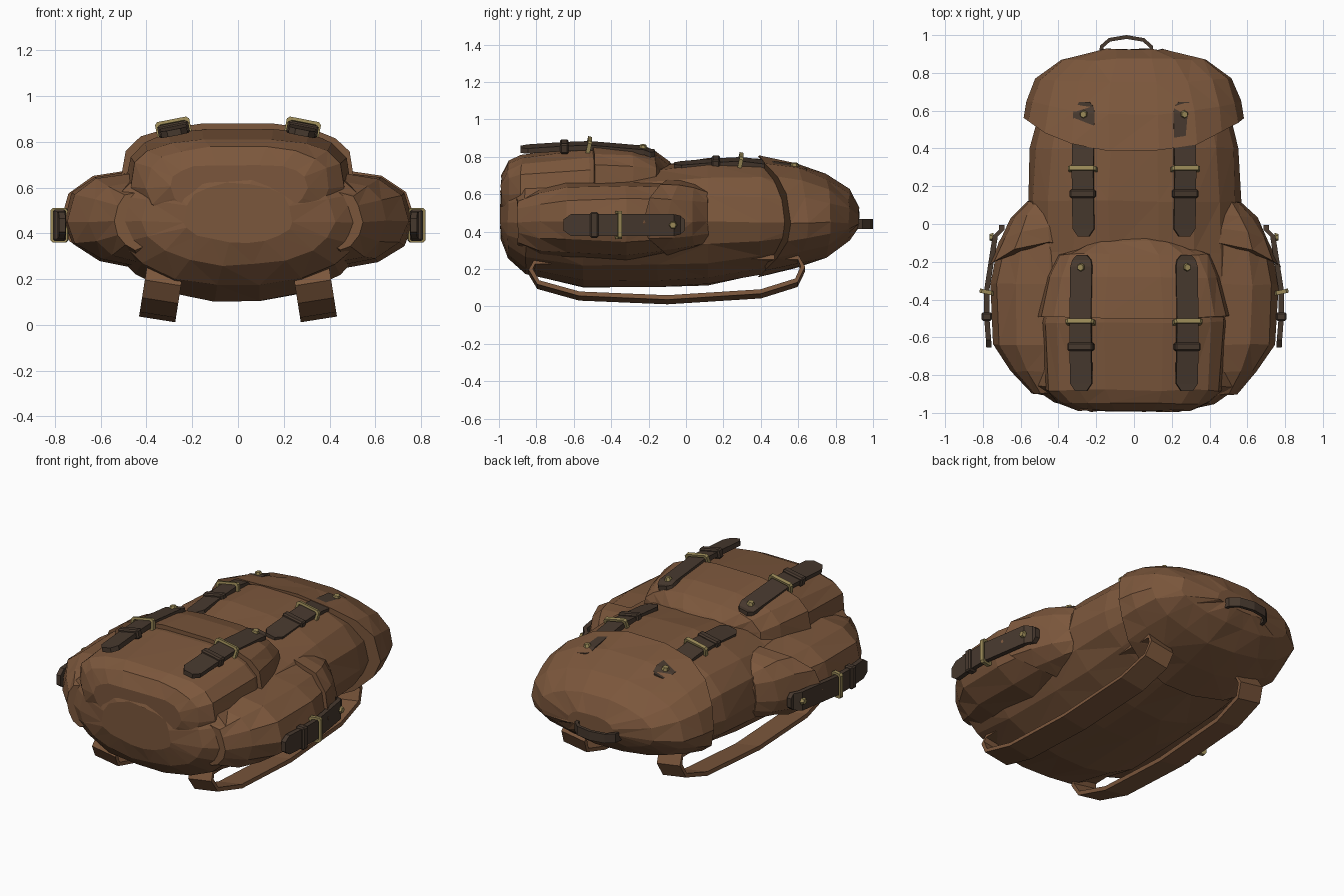
import bpy, bmesh, random
from math import sin, cos, pi, radians
from mathutils import Matrix, Vector

if "Cube" in bpy.data.objects:
    bpy.data.objects.remove(bpy.data.objects["Cube"])

random.seed(4)


def material(name, rgb):
    m = bpy.data.materials.new(name)
    m.diffuse_color = (*rgb, 1)
    m.use_nodes = True
    m.node_tree.nodes["Principled BSDF"].inputs["Base Color"].default_value = m.diffuse_color
    return m


BROWN = material("brown_leather", (0.20, 0.095, 0.045))
DARK = material("dark_leather", (0.062, 0.04, 0.027))
BRASS = material("brass", (0.32, 0.25, 0.095))


def finish(name, bm, mat, matrix=Matrix()):
    bmesh.ops.recalc_face_normals(bm, faces=bm.faces[:])
    bm.transform(matrix)
    me = bpy.data.meshes.new(name)
    bm.to_mesh(me)
    bm.free()
    me.materials.append(mat)
    ob = bpy.data.objects.new(name, me)
    bpy.context.collection.objects.link(ob)
    return ob


def skin(bm, rings, closed=False):
    """Bridge equal-length vertex rings, capping the ends unless closed."""
    n = len(rings[0])
    pairs = list(zip(rings, rings[1:] + rings[:1]))
    for a, b in pairs if closed else pairs[:-1]:
        for i in range(n):
            j = (i + 1) % n
            bm.faces.new((a[i], a[j], b[j], b[i]))
    if not closed:
        bm.faces.new(rings[0])
        bm.faces.new(rings[-1][::-1])


def loft(name, sections, cx=0, zm=0.45, up=2.4, low=2, segs=18, jitter=0.006):
    """Soft bag form along y. Section: y, half width, bottom z, top z, side sweep."""
    bm = bmesh.new()
    rings = []
    for y, w, zb, zt, sweep in sections:
        ring = []
        for k in range(segs):
            c, s = cos(2 * pi * k / segs), sin(2 * pi * k / segs)
            e = 2 / (up if s >= 0 else low)
            x = cx + w * abs(c) ** e * (1 if c > 0 else -1)
            h = abs(s) ** e * ((zt - zm) if s > 0 else (zb - zm))
            p = Vector((x, y + sweep * c * c, zm + h))
            p += Vector([random.uniform(-jitter, jitter) for _ in range(3)])
            ring.append(bm.verts.new(p))
        rings.append(ring)
    skin(bm, rings)
    bmesh.ops.triangulate(bm, faces=[f for f in bm.faces if len(f.verts) == 4])
    return finish(name, bm, BROWN)


def band(name, path, width, thick, mat, matrix, closed):
    """Flat strip following a path in the local yz plane, wide along x."""
    pts = [Vector(p) for p in path]
    n = len(pts)
    bm = bmesh.new()
    rings = []
    for i, p in enumerate(pts):
        a = pts[i - 1] if closed or i else p
        b = pts[(i + 1) % n] if closed or i < n - 1 else p
        d = (b - a).normalized()
        nrm = Vector((-d.y, d.x)) * thick / 2
        rings.append([bm.verts.new((x, p.x + o * nrm.x, p.y + o * nrm.y))
                      for x, o in ((-width / 2, -1), (width / 2, -1), (width / 2, 1), (-width / 2, 1))])
    skin(bm, rings, closed)
    return finish(name, bm, mat, matrix)


def box(name, size, mat, matrix):
    bm = bmesh.new()
    bmesh.ops.create_cube(bm, size=1, matrix=Matrix.Diagonal((*size, 1)))
    bmesh.ops.bevel(bm, geom=bm.edges[:], offset=0.008, segments=1, affect='EDGES')
    return finish(name, bm, mat, matrix)


def buckled_strap(name, matrix, heights, length):
    """Leather tab running along local -y, with rivet, buckle and keeper."""
    us = [0.06, 0.35, 0.485, length - 0.04]
    prof = [(0, heights[0], 0.028), (0.025, heights[0], 0.05)]
    prof += [(u, h, 0.058) for u, h in zip(us, heights[1:])]
    prof += [(length, heights[-1] - 0.002, 0.03)]
    bm = bmesh.new()
    t = 0.014
    skin(bm, [[bm.verts.new((x, -u, h + z)) for x, z in ((-w, -t), (w, -t), (w, t), (-w, t))]
              for u, h, w in prof])
    finish(name + "_strap", bm, DARK, matrix)
    # rivet
    bm = bmesh.new()
    bmesh.ops.create_cone(bm, cap_ends=True, segments=6, radius1=0.023, radius2=0.017, depth=0.02)
    finish(name + "_rivet", bm, BRASS, matrix @ Matrix.Translation((0, -0.065, heights[1] + 0.02)))
    # keeper loop
    box(name + "_keeper", (0.138, 0.045, 0.056), DARK,
        matrix @ Matrix.Translation((0, -0.485, heights[3])))
    # buckle frame, a square-section ring around the strap
    bm = bmesh.new()
    ring = []
    for x, z in ((-1, -0.7), (-0.85, -1), (0.85, -1), (1, -0.7), (1, 0.7), (0.85, 1), (-0.85, 1), (-1, 0.7)):
        ring.append([bm.verts.new((x * (0.062 + a), b, z * (0.024 + a)))
                     for a, b in ((0, -0.011), (0.014, -0.011), (0.014, 0.011), (0, 0.011))])
    skin(bm, ring, True)
    finish(name + "_buckle", bm, BRASS,
           matrix @ Matrix.Translation((0, -0.355, heights[2])) @ Matrix.Rotation(radians(-12), 4, 'X'))


# Main bag
loft("main_bag", [
    (-0.99, 0.24, 0.36, 0.62, 0), (-0.95, 0.42, 0.26, 0.70, 0), (-0.86, 0.55, 0.165, 0.74, 0),
    (-0.55, 0.58, 0.095, 0.75, 0), (-0.15, 0.57, 0.095, 0.76, 0), (0.12, 0.565, 0.11, 0.795, 0),
    (0.40, 0.55, 0.165, 0.79, 0), (0.68, 0.48, 0.26, 0.70, 0), (0.86, 0.3, 0.38, 0.58, 0)])

# Top lid with a swept front edge
loft("top_lid", [
    (0.38, 0.585, 0.145, 0.81, 0.18), (0.58, 0.565, 0.20, 0.775, 0.07), (0.75, 0.52, 0.26, 0.71, 0.02),
    (0.87, 0.385, 0.355, 0.625, 0), (0.925, 0.16, 0.43, 0.53, 0)])

# Front pocket and its flap
loft("front_pocket", [
    (-0.985, 0.30, 0.45, 0.70, 0), (-0.95, 0.40, 0.40, 0.775, 0), (-0.88, 0.47, 0.40, 0.815, 0),
    (-0.52, 0.49, 0.45, 0.86, 0), (-0.25, 0.43, 0.5, 0.84, 0), (-0.11, 0.28, 0.55, 0.76, 0)],
    zm=0.6, up=3)
loft("front_pocket_flap", [
    (-0.50, 0.51, 0.57, 0.88, 0.01), (-0.28, 0.46, 0.57, 0.865, 0), (-0.16, 0.41, 0.57, 0.83, 0),
    (-0.09, 0.28, 0.6, 0.775, -0.03), (-0.062, 0.15, 0.6, 0.74, -0.02)], zm=0.64, up=3)

for s, side in ((-1, "left"), (1, "right")):
    # Side pocket and its flap
    loft(side + "_side_pocket", [
        (-0.90, 0.09, 0.33, 0.58, 0), (-0.78, 0.20, 0.28, 0.63, 0), (-0.64, 0.30, 0.26, 0.66, 0),
        (-0.32, 0.315, 0.25, 0.67, 0), (-0.1, 0.265, 0.28, 0.66, 0), (0.02, 0.19, 0.31, 0.64, 0),
        (0.13, 0.1, 0.34, 0.6, 0)], cx=0.45 * s, segs=12)
    loft(side + "_side_pocket_flap", [
        (-0.10, 0.325, 0.27, 0.68, -0.13), (-0.02, 0.27, 0.29, 0.675, -0.08),
        (0.05, 0.2, 0.31, 0.66, -0.02), (0.12, 0.12, 0.33, 0.63, 0)],
        cx=0.45 * s, segs=12)

    # Buckled straps on lid, front pocket and side pocket
    roll = Matrix.Rotation(radians(11 * s), 4, 'Y')
    buckled_strap(side + "_lid", Matrix.Translation((0.26 * s, 0.645, 0.72)) @ roll,
                  [0.0, 0.018, 0.055, 0.048, 0.033], 0.71)
    buckled_strap(side + "_pocket", Matrix.Translation((0.275 * s, -0.165, 0.82)) @ roll,
                  [0.0, 0.015, 0.04, 0.035, 0.022], 0.72)
    buckled_strap(side + "_side", Matrix.Translation((0.70 * s, -0.005, 0.435))
                  @ Matrix.Rotation(radians(90 * s), 4, 'Y'),
                  [0.0, 0.035, 0.08, 0.08, 0.07], 0.65)

    # Shoulder strap, a closed loop under the back panel
    band(side + "_shoulder_strap", [
        (-0.83, 0.17), (-0.81, 0.21), (-0.6, 0.215), (0.3, 0.235), (0.60, 0.235), (0.625, 0.185),
        (0.59, 0.11), (0.4, 0.05), (-0.1, 0.018), (-0.57, 0.038), (-0.79, 0.1)],
        0.16, 0.024, BROWN,
        Matrix.Translation((0.32 * s, 0, 0.235)) @ Matrix.Rotation(radians(-9 * s), 4, 'Y')
        @ Matrix.Translation((0, 0, -0.22)), True)

# Carry handle: path lies in the xy plane
band("carry_handle", [
    (-0.14, 0.88), (-0.13, 0.94), (-0.09, 0.975), (0, 0.99), (0.09, 0.975), (0.13, 0.94), (0.14, 0.88)],
    0.055, 0.02, DARK,
    Matrix.Translation((-0.04, 0, 0.44)) @ Matrix(((0, 1, 0, 0), (0, 0, 1, 0), (1, 0, 0, 0), (0, 0, 0, 1))),
    False)
